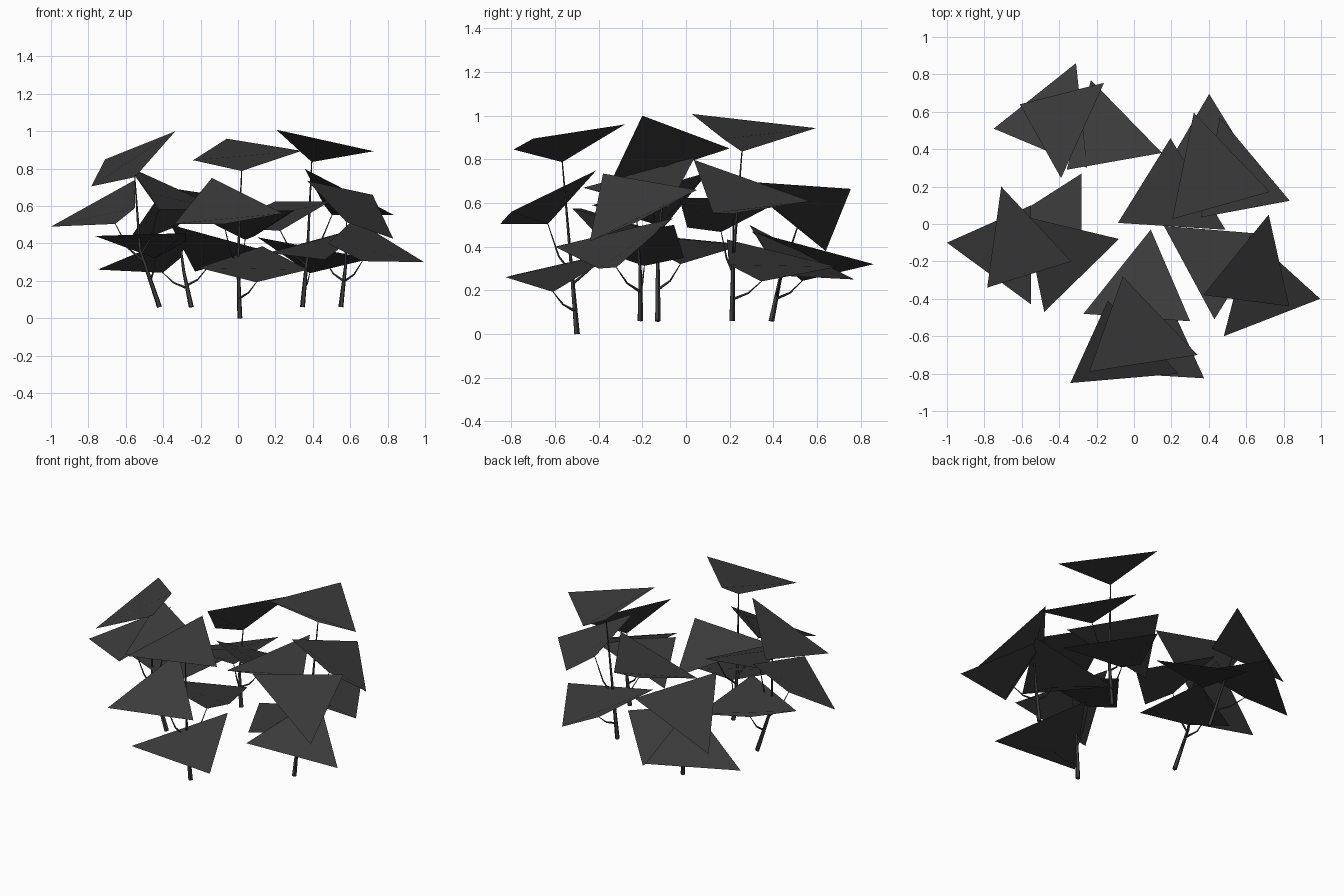
import bpy
from math import radians
from mathutils import Vector, Matrix

if "Cube" in bpy.data.objects:
    bpy.data.objects.remove(bpy.data.objects["Cube"])

dark = bpy.data.materials.new("dark_foliage")
dark.diffuse_color = (0.045, 0.045, 0.045, 1)
dark.use_nodes = True
dark.node_tree.nodes["Principled BSDF"].inputs["Base Color"].default_value = dark.diffuse_color


def add_mesh(name, verts, faces):
    me = bpy.data.meshes.new(name)
    me.from_pydata(verts, [], faces)
    me.materials.append(dark)
    ob = bpy.data.objects.new(name, me)
    bpy.context.collection.objects.link(ob)
    return me


def leaf(name, corners, depth=0.115):
    """Flat triangle on top with a shallow point underneath; returns the point."""
    a, b, c = (Vector(p) for p in corners)
    n = (b - a).cross(c - a).normalized()
    if n.z < 0:
        b, c, n = c, b, -n
    tip = (a + b + c) / 3 - n * depth
    me = add_mesh(name, [a, b, c, tip], [(0, 1, 2), (1, 0, 3), (2, 1, 3), (0, 2, 3)])
    # the whole leaf is shaded evenly, like one sheet
    me.shade_smooth()
    me.normals_split_custom_set_from_vertices([n] * 4)
    return tip


def stem(name, pts, r0, r1, sides=5):
    """Tapered low-poly tube through the points."""
    verts, faces = [], []
    last = len(pts) - 1
    for i, p in enumerate(pts):
        d = (pts[min(i + 1, last)] - pts[max(i - 1, 0)]).normalized()
        u = d.cross(Vector((0.3, 1, 0.1))).normalized()
        r = r0 + (r1 - r0) * i / last
        for k in range(sides):
            verts.append(p + Matrix.Rotation(k * 6.28319 / sides, 3, d) @ u * r)
    for i in range(last):
        for k in range(sides):
            j = (k + 1) % sides
            faces.append((i * sides + k, i * sides + j,
                          (i + 1) * sides + j, (i + 1) * sides + k))
    faces += [tuple(reversed(range(sides))),
              tuple(range(last * sides, (last + 1) * sides))]
    add_mesh(name, verts, faces)


def shrub(name, base, leaves, knee):
    """First leaf sits on the trunk, the others on bent side branches."""
    base, knee = Vector(base), Vector(knee)
    tips = [leaf(f"{name}_leaf_{i}", l) for i, l in enumerate(leaves)]
    top = tips[0]
    stem(f"{name}_trunk", [base, knee, top], 0.014, 0.003)
    for i, t in enumerate(tips[1:]):
        z = base.z + 0.55 * (t.z - base.z)
        if z < knee.z:
            s = base.lerp(knee, (z - base.z) / (knee.z - base.z))
        else:
            s = knee.lerp(top, (z - knee.z) / max(top.z - knee.z, 0.01))
        elbow = s.lerp(t, 0.55)
        elbow.z = s.z + 0.35 * (t.z - s.z)
        stem(f"{name}_branch_{i}", [s, elbow, t], 0.007, 0.002)


# Tall shrub, relative to its foot, placed twice
TALL = [
    [(-.07, .22, .96), (-.25, -.29, .845), (.33, -.20, .895)],
    [(.08, .47, .44), (-.28, .02, .575), (.29, -.02, .575)],
    [(-.35, -.35, .505), (.23, -.30, .56), (-.15, .09, .75)],
    [(.365, -.325, .26), (.12, .21, .385), (-.22, -.29, .27)],
]
for name, foot, angle, lift in [("front_shrub", (.01, -.5, 0), 0, 0),
                                ("back_right_shrub", (.345, .21, .06), 125, -.012)]:
    m = (Matrix.Translation(Vector(foot) + Vector((0, 0, lift)))
         @ Matrix.Rotation(radians(angle), 4, 'Z'))
    shrub(name, foot, [[m @ Vector(p) for p in l] for l in TALL],
          m @ Vector((-.01, -.025, .3)))

# Left shrub, leaning outward
shrub("left_shrub", (-.42, -.13, .06), [
    [(-.785, -.34, .705), (-.71, .20, .85), (-.335, -.20, 1.0)],
    [(-1.0, -.10, .49), (-.55, -.43, .59), (-.55, .10, .74)],
    [(-.28, .27, .41), (-.765, -.04, .44), (-.28, -.28, .455)],
    [(-.08, -.08, .58), (-.48, -.47, .67), (-.585, .04, .81)],
], (-.525, -.13, .37))

# Right shrub
shrub("right_shrub", (.55, -.21, .06), [
    [(.37, -.38, .735), (.72, .05, .66), (.83, -.44, .425)],
    [(.995, -.40, .30), (.48, -.60, .40), (.62, -.06, .53)],
    [(.16, -.01, .35), (.71, -.055, .50), (.43, -.51, .42)],
], (.575, -.21, .28))

# Back left shrub
shrub("back_left_shrub", (-.25, .39, .06), [
    [(-.61, .64, .38), (-.16, .755, .665), (-.39, .245, .70)],
    [(-.75, .51, .26), (-.31, .86, .32), (-.25, .30, .47)],
    [(.15, .38, .36), (-.23, .77, .25), (-.36, .29, .50)],
], (-.29, .43, .25))
